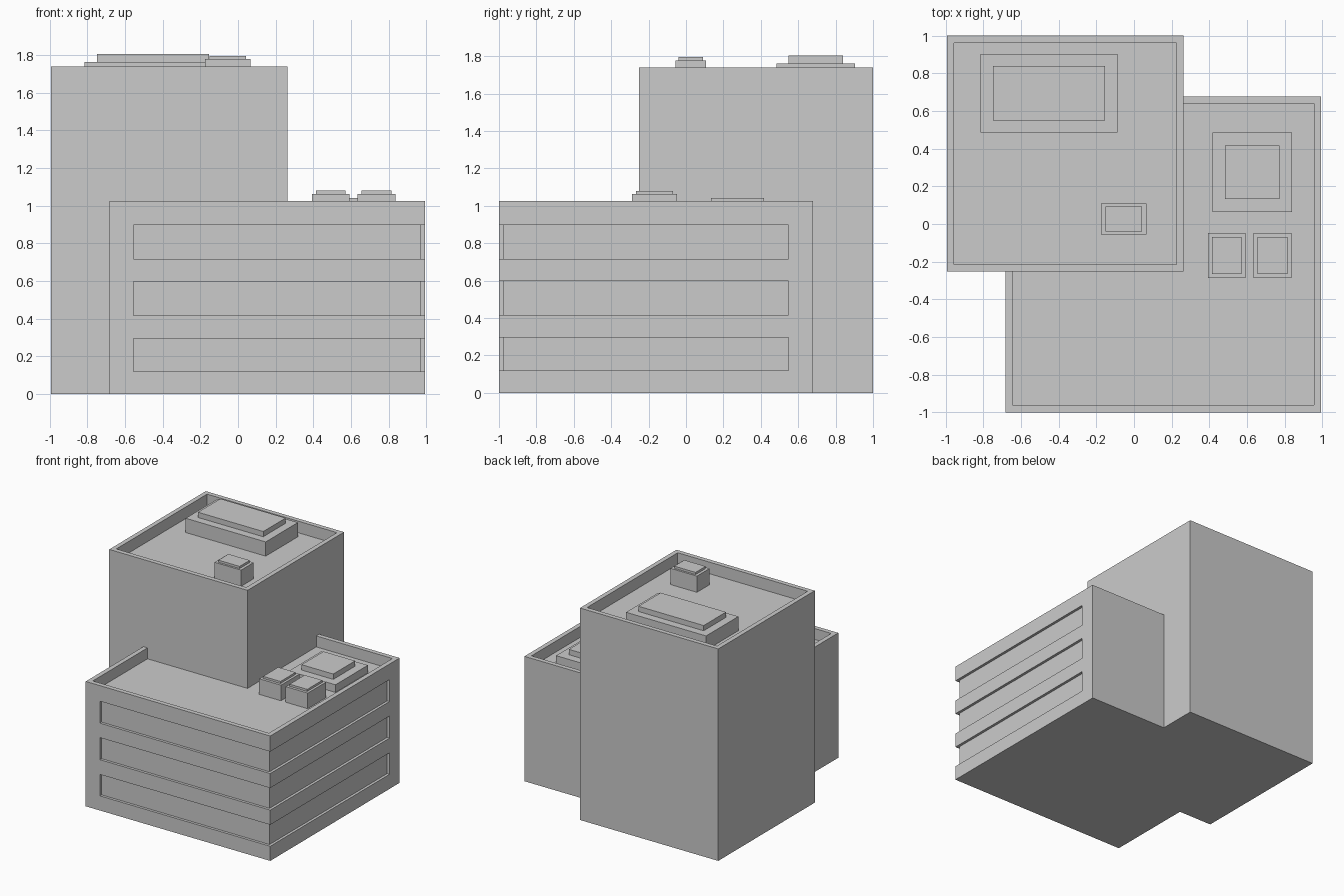
import bpy, bmesh

if "Cube" in bpy.data.objects:
    bpy.data.objects.remove(bpy.data.objects["Cube"])


def prism(name, pts, z0, z1):
    """Extrude a counter-clockwise footprint from z0 to z1."""
    bm = bmesh.new()
    face = bm.faces.new([bm.verts.new((x, y, z0)) for x, y in pts])
    res = bmesh.ops.extrude_face_region(bm, geom=[face], use_keep_orig=True)
    for v in res["geom"]:
        if isinstance(v, bmesh.types.BMVert):
            v.co.z = z1
    bmesh.ops.recalc_face_normals(bm, faces=bm.faces)
    me = bpy.data.meshes.new(name)
    bm.to_mesh(me)
    bm.free()
    ob = bpy.data.objects.new(name, me)
    bpy.context.collection.objects.link(ob)
    return ob


def box(name, x0, x1, y0, y1, z0, z1):
    return prism(name, [(x0, y0), (x1, y0), (x1, y1), (x0, y1)], z0, z1)


def combine(target, other, op):
    """Apply a boolean and remove the helper."""
    mod = target.modifiers.new(op, 'BOOLEAN')
    mod.operation, mod.object, mod.solver = op, other, 'EXACT'
    bpy.context.view_layer.objects.active = target
    bpy.ops.object.modifier_apply(modifier=mod.name)
    bpy.data.objects.remove(other)


def walled_block(name, x0, x1, y0, y1, top, roof, wall=0.038):
    """Block with a sunken roof behind a parapet."""
    ob = box(name, x0, x1, y0, y1, 0, top)
    well = box("roof_well", x0 + wall, x1 - wall, y0 + wall, y1 - wall, roof, top + 0.2)
    combine(ob, well, 'DIFFERENCE')
    return ob


R = 0.993
LOW_ROOF, HIGH_ROOF = 0.935, 1.645

# Low block with window bands wrapping the front right corner
building = walled_block("building", -0.683, R, -1, 0.678, 1.025, LOW_ROOF)
xi, yi = R - 0.022, -0.978
band = [(-0.555, -1.1), (1.1, -1.1), (1.1, 0.548), (xi, 0.548), (xi, yi), (-0.555, yi)]
for z0, z1 in ((0.12, 0.296), (0.417, 0.598), (0.717, 0.897)):
    combine(building, prism("window_band", band, z0, z1), 'DIFFERENCE')

# Tower merged into the low block
tower = walled_block("tower", -R, 0.263, -0.252, 1, 1.74, HIGH_ROOF)
solid = box("tower_core", -R, 0.263, -0.252, 1, 0, 1.3)
combine(building, solid, 'UNION')
bpy.data.objects.remove(tower)
upper = box("tower_top", -R, 0.263, -0.252, 1, 1.3, 1.74)
combine(upper, box("roof_well", -R + 0.038, 0.225, -0.214, 0.962, HIGH_ROOF, 2), 'DIFFERENCE')
combine(building, upper, 'UNION')

# Roof units: x0, x1, y0, y1, side insets x and y, roof level, body top, cap top
units = {
    "large_tower_unit": (-0.815, -0.088, 0.485, 0.903, 0.067, 0.064, HIGH_ROOF, 1.762, 1.805),
    "small_tower_unit": (-0.175, 0.066, -0.055, 0.108, 0.024, 0.016, HIGH_ROOF, 1.778, 1.796),
    "large_low_unit": (0.416, 0.84, 0.065, 0.485, 0.068, 0.068, LOW_ROOF, 0.998, 1.042),
    "small_low_unit_left": (0.394, 0.592, -0.288, -0.048, 0.02, 0.022, LOW_ROOF, 1.063, 1.08),
    "small_low_unit_right": (0.635, 0.835, -0.288, -0.048, 0.02, 0.022, LOW_ROOF, 1.063, 1.08),
}
for name, (x0, x1, y0, y1, ix, iy, zr, zb, zc) in units.items():
    box(name, x0, x1, y0, y1, zr, zb)
    box(name + "_cap", x0 + ix, x1 - ix, y0 + iy, y1 - iy, zb, zc)
